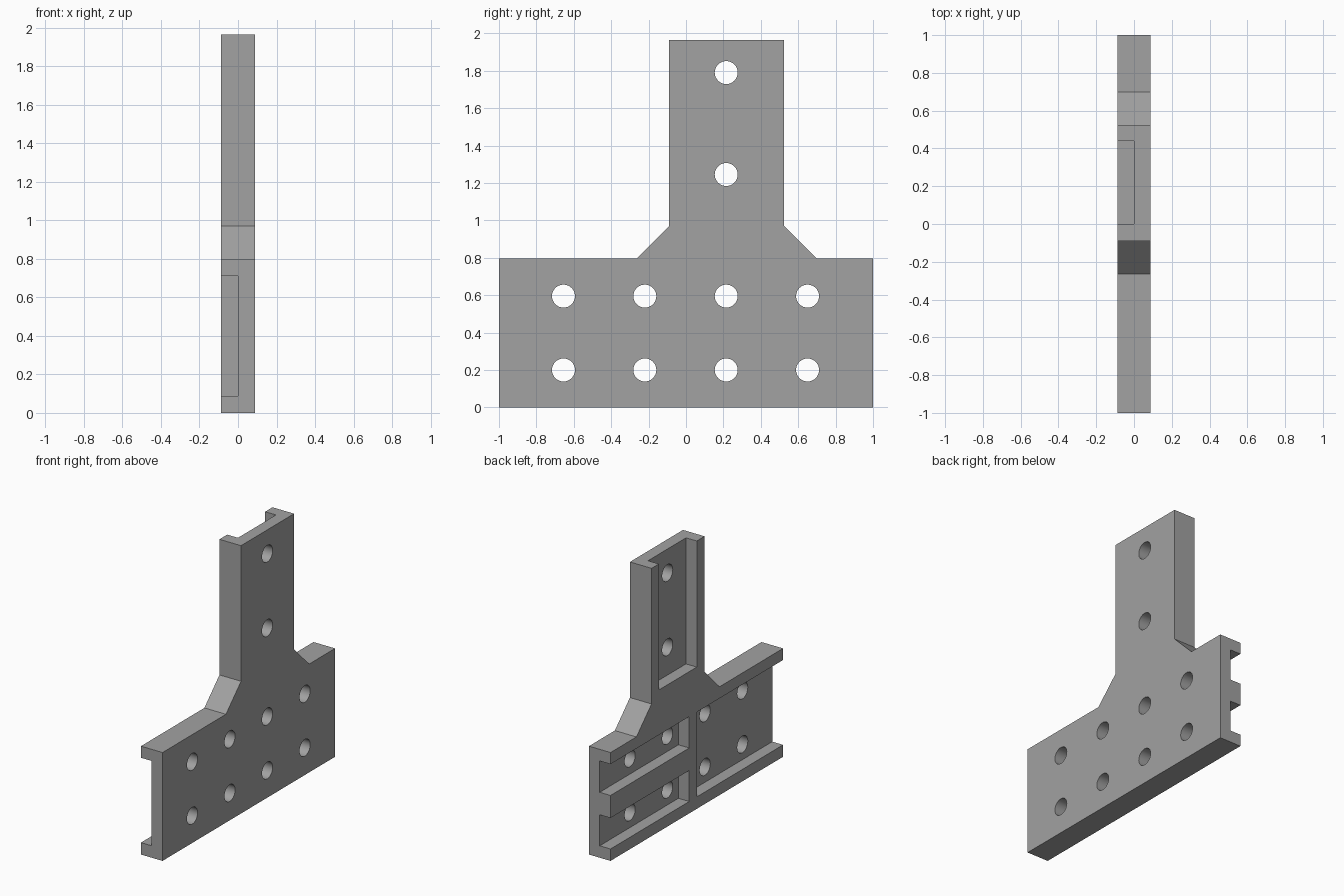
import bpy, bmesh, math
from mathutils import Matrix, Vector

if "Cube" in bpy.data.objects:
    bpy.data.objects.remove(bpy.data.objects["Cube"])

HALF = 0.0875      # half the plate thickness
WALL = 0.0875      # rim and web thickness

grey = bpy.data.materials.new("plain grey")
grey.diffuse_color = (0.36, 0.36, 0.36, 1)
grey.use_nodes = True
grey.node_tree.nodes["Principled BSDF"].inputs["Base Color"].default_value = grey.diffuse_color


def make_object(name, bm):
    bmesh.ops.recalc_face_normals(bm, faces=bm.faces)
    mesh = bpy.data.meshes.new(name)
    bm.to_mesh(mesh)
    bm.free()
    mesh.materials.append(grey)
    obj = bpy.data.objects.new(name, mesh)
    bpy.context.collection.objects.link(obj)
    return obj


def add_box(bm, lo, hi):
    lo, hi = Vector(lo), Vector(hi)
    size = hi - lo
    bmesh.ops.create_cube(bm, size=1, matrix=Matrix.Translation((lo + hi) / 2)
                          @ Matrix.Diagonal((*size, 1)))


def cut(target, cutter):
    mod = target.modifiers.new("cut", 'BOOLEAN')
    mod.operation = 'DIFFERENCE'
    mod.solver = 'EXACT'
    mod.object = cutter
    bpy.context.view_layer.objects.active = target
    bpy.ops.object.modifier_apply(modifier=mod.name)
    bpy.data.objects.remove(cutter)


# T-shaped plate with gusseted stem, extruded through its thickness
profile = [(-1, 0), (1, 0), (1, 0.795), (0.70, 0.795), (0.525, 0.97), (0.525, 1.965),
           (-0.09, 1.965), (-0.09, 0.97), (-0.265, 0.795), (-1, 0.795)]
bm = bmesh.new()
face = bm.faces.new([bm.verts.new((-HALF, y, z)) for y, z in profile])
side = bmesh.ops.extrude_face_region(bm, geom=[face])
bmesh.ops.translate(bm, vec=(2 * HALF, 0, 0),
                    verts=[v for v in side["geom"] if isinstance(v, bmesh.types.BMVert)])
plate = make_object("t_bracket_plate", bm)

# Open-ended channels: stem, wide front half, two narrow back ones
channels = [(0.0, 0.44, 1.04, 2.2),
            (-1.2, 0.0, WALL, 0.71),
            (WALL, 1.2, WALL, 0.315),
            (WALL, 1.2, 0.48, 0.71)]
bm = bmesh.new()
for y0, y1, z0, z1 in channels:
    add_box(bm, (-0.3, y0, z0), (0, y1, z1))
cut(plate, make_object("channel_cutter", bm))

# Bolt holes: two rows of four in the base, two in the stem
holes = [(y, z) for y in (-0.655, -0.22, 0.215, 0.65) for z in (0.20, 0.595)]
holes += [(0.215, 1.245), (0.215, 1.79)]
bm = bmesh.new()
for y, z in holes:
    bmesh.ops.create_cone(bm, cap_ends=True, segments=32, radius1=0.0615, radius2=0.0615, depth=0.8,
                          matrix=Matrix.Translation((0, y, z)) @ Matrix.Rotation(math.pi / 2, 4, 'Y'))
cut(plate, make_object("hole_cutter", bm))

# Round hole walls, crisp plate edges
plate.select_set(True)
bpy.context.view_layer.objects.active = plate
bpy.ops.object.shade_smooth_by_angle(angle=math.radians(30))
